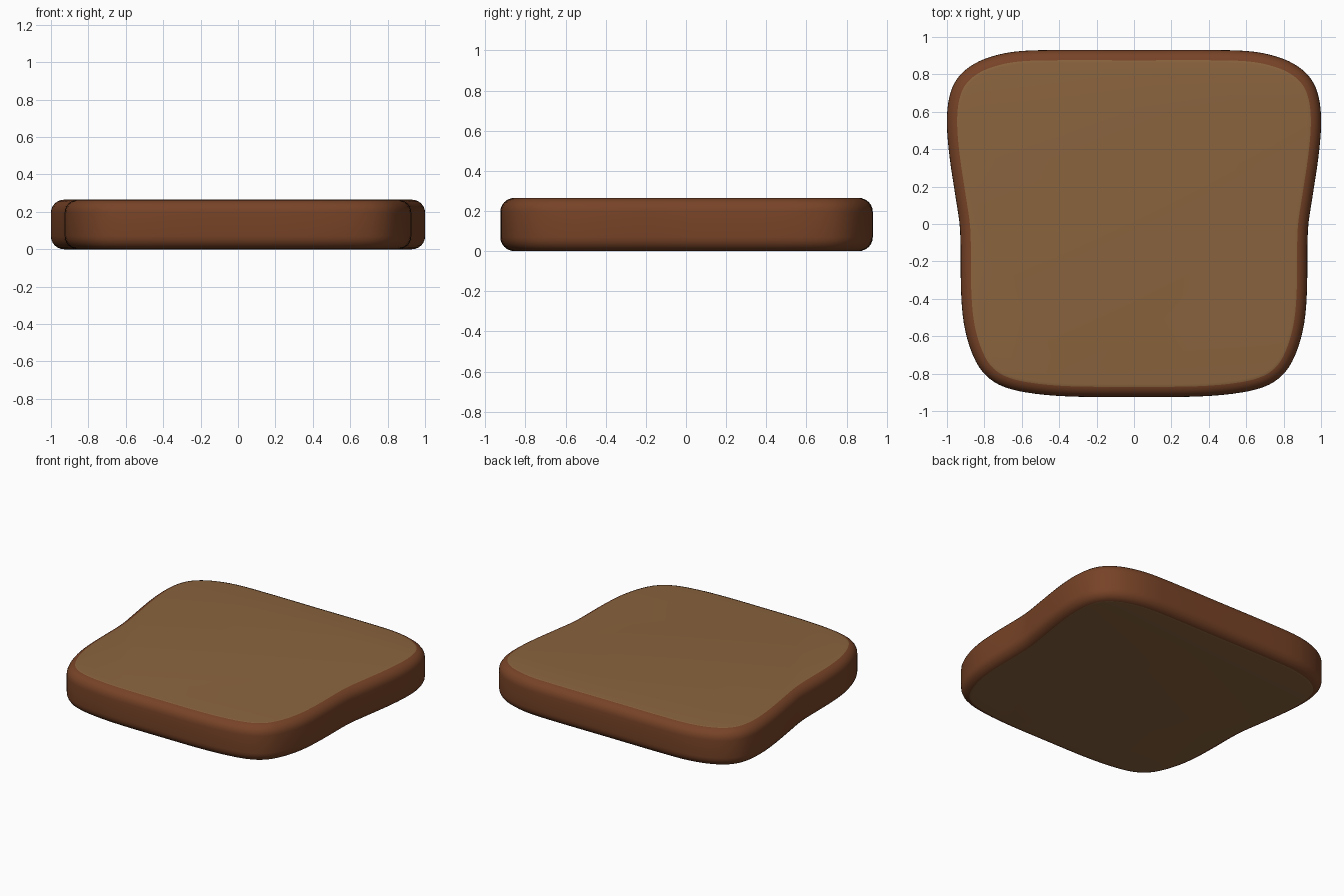
import bpy, bmesh, math
from mathutils import Vector

if "Cube" in bpy.data.objects:
    bpy.data.objects.remove(bpy.data.objects["Cube"])

HEIGHT, RADIUS = 0.265, 0.07


def material(name, color):
    m = bpy.data.materials.new(name)
    m.diffuse_color = (*color, 1)
    m.use_nodes = True
    m.node_tree.nodes["Principled BSDF"].inputs["Base Color"].default_value = m.diffuse_color
    return m


crust = material("crust brown", (0.185, 0.056, 0.020))
crumb = material("crumb tan", (0.255, 0.127, 0.048))

# Right half of the slice outline, bottom to top, then mirrored
half = [(0, -.925), (.35, -.922), (.58, -.90), (.72, -.86), (.81, -.79), (.87, -.68),
        (.91, -.53), (.925, -.35), (.93, -.03), (.955, .15), (.985, .35), (1, .52),
        (.993, .65), (.962, .75), (.90, .825), (.80, .882), (.65, .92), (.45, .93), (0, .93)]
ctrl = [Vector(p) for p in half + [(-x, y) for x, y in half[-2:0:-1]]]

# Smooth the outline with a Catmull-Rom curve
outline = []
n = len(ctrl)
for i in range(n):
    a, b, c, d = (ctrl[(i + k) % n] for k in (-1, 0, 1, 2))
    # scale the tangents for uneven spacing
    length = (c - b).length
    t0 = (c - a) * length / ((b - a).length + length)
    t1 = (d - b) * length / ((d - c).length + length)
    for k in range(4):
        t = k / 4
        outline.append(b * (2*t**3 - 3*t*t + 1) + t0 * (t**3 - 2*t*t + t)
                       + c * (3*t*t - 2*t**3) + t1 * (t**3 - t*t))
count = len(outline)
normals = []
for i in range(count):
    e = (outline[(i + 1) % count] - outline[i - 1]).normalized()
    normals.append(Vector((e.y, -e.x)))

# Rounded edge profile: (inset, z) from bottom to top
angles = [0, 15, 30, 45, 60, 77.5, 90]
upper = [(RADIUS * (1 - math.cos(math.radians(t))),
          HEIGHT - RADIUS * (1 - math.sin(math.radians(t)))) for t in angles]
profile = [(i, HEIGHT - z) for i, z in reversed(upper)] + upper

# Bread slice: crust around the rim, crumb on both flat faces
bm = bmesh.new()
rings = [[bm.verts.new((*(p - nrm * inset), z)) for p, nrm in zip(outline, normals)]
         for inset, z in profile]
for r in range(len(rings) - 1):
    is_crumb = min(profile[r][0], profile[r + 1][0]) > 0.05
    for i in range(count):
        j = (i + 1) % count
        f = bm.faces.new((rings[r][i], rings[r][j], rings[r + 1][j], rings[r + 1][i]))
        f.material_index = int(is_crumb)
for cap in (rings[0][::-1], rings[-1]):
    bm.faces.new(cap).material_index = 1
bmesh.ops.recalc_face_normals(bm, faces=bm.faces[:])
mesh = bpy.data.meshes.new("bread_slice")
bm.to_mesh(mesh)
bm.free()
mesh.materials.append(crust)
mesh.materials.append(crumb)
slice_obj = bpy.data.objects.new("bread_slice", mesh)
bpy.context.collection.objects.link(slice_obj)
bpy.context.view_layer.objects.active = slice_obj
slice_obj.select_set(True)
bpy.ops.object.shade_smooth_by_angle(angle=math.radians(40))
